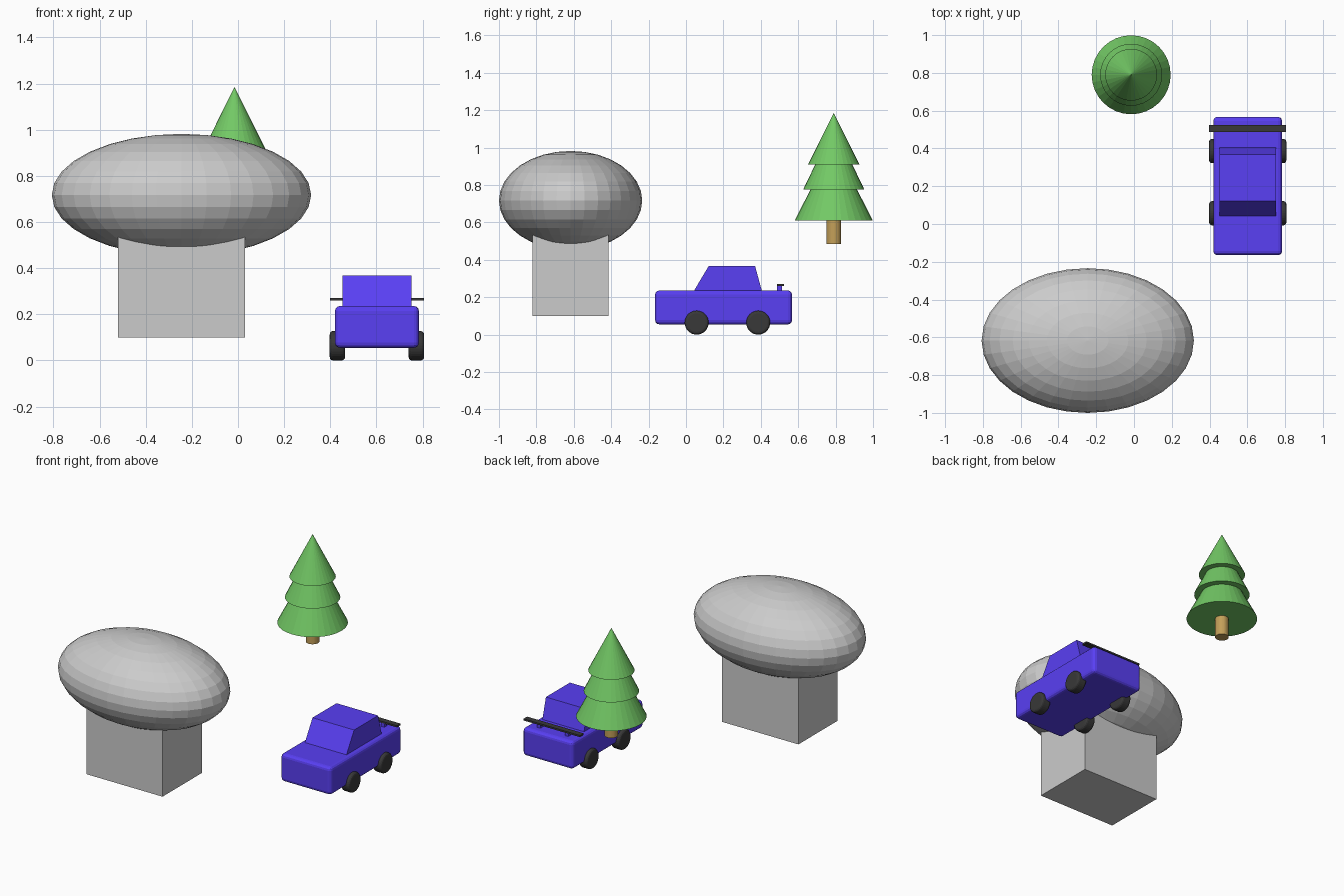
import bpy, bmesh
from math import pi
from mathutils import Matrix

if "Cube" in bpy.data.objects:
    bpy.data.objects.remove(bpy.data.objects["Cube"])


def material(name, rgb):
    m = bpy.data.materials.new(name)
    m.diffuse_color = (*rgb, 1)
    m.use_nodes = True
    m.node_tree.nodes["Principled BSDF"].inputs["Base Color"].default_value = m.diffuse_color
    return m


BLUE = material("blue_paint", (0.1, 0.05, 0.9))
BLACK = material("black_rubber", (0.04, 0.04, 0.04))
GREEN = material("pine_green", (0.17, 0.58, 0.13))
BROWN = material("bark_brown", (0.55, 0.35, 0.1))


def finish(name, bm, mat=None, bevel=0, segments=3):
    bmesh.ops.recalc_face_normals(bm, faces=bm.faces)
    me = bpy.data.meshes.new(name)
    bm.to_mesh(me)
    bm.free()
    ob = bpy.data.objects.new(name, me)
    bpy.context.collection.objects.link(ob)
    if mat:
        me.materials.append(mat)
    if bevel:
        b = ob.modifiers.new("bevel", 'BEVEL')
        b.width, b.segments = bevel, segments
        b.limit_method = 'ANGLE'
    return ob


def box(name, x, y, z, mat=None, bevel=0):
    """Box from (min, max) pairs."""
    bm = bmesh.new()
    spans = (x, y, z)
    size = Matrix.Diagonal([b - a for a, b in spans] + [1])
    centre = Matrix.Translation([(a + b) / 2 for a, b in spans])
    bmesh.ops.create_cube(bm, size=1, matrix=centre @ size)
    return finish(name, bm, mat, bevel)


def cone(name, loc, r1, r2, depth, mat, axis='Z', bevel=0):
    """Cone or cylinder centred on loc."""
    bm = bmesh.new()
    rot = Matrix.Rotation(pi / 2, 4, 'Y') if axis == 'X' else Matrix()
    bmesh.ops.create_cone(bm, cap_ends=True, segments=32, radius1=r1, radius2=r2,
                          depth=depth, matrix=Matrix.Translation(loc) @ rot)
    return finish(name, bm, mat, bevel)


# Pedestal with the squashed sphere resting in it
box("pedestal", (-0.52, 0.03), (-0.82, -0.415), (0.10, 0.62))
bm = bmesh.new()
bmesh.ops.create_uvsphere(bm, u_segments=32, v_segments=16, radius=1,
                          matrix=Matrix.Translation((-0.245, -0.617, 0.717))
                          @ Matrix.Diagonal((0.562, 0.383, 0.265, 1)))
finish("boulder", bm)

# Pine tree: trunk and three tiers
TX, TY = -0.015, 0.79
cone("trunk", (TX, TY, 0.56), 0.04, 0.04, 0.15, BROWN)
tiers = [(0.61, 0.209, 0.41), (0.775, 0.164, 0.34), (0.91, 0.137, 0.275)]
for i, (z, r, h) in enumerate(tiers):
    cone(f"foliage_{i + 1}", (TX, TY, z + h / 2), r, 0, h, GREEN)

# Car body
CX = 0.602
box("car_body", (CX - 0.182, CX + 0.182), (-0.165, 0.567), (0.055, 0.236), BLUE, 0.022)

# Cabin: side profile (y, z) extruded across
bm = bmesh.new()
profile = [(0.037, 0.225), (0.408, 0.225), (0.369, 0.368), (0.122, 0.368)]
face = bm.faces.new([bm.verts.new((CX - 0.15, y, z)) for y, z in profile])
ext = bmesh.ops.extrude_face_region(bm, geom=[face])
bmesh.ops.translate(bm, vec=(0.30, 0, 0),
                    verts=[v for v in ext["geom"] if isinstance(v, bmesh.types.BMVert)])
finish("car_cabin", bm, BLUE)

# Wheels and rear wing supports, mirrored left and right
for side, s in (("left", -1), ("right", 1)):
    for end, y in (("front", 0.057), ("rear", 0.386)):
        cone(f"{end}_{side}_wheel", (CX + s * 0.171, y, 0.064), 0.064, 0.064,
             0.067, BLACK, 'X', 0.015)
    x = CX + s * 0.10
    box(f"{side}_wing_support", (x - 0.012, x + 0.012), (0.487, 0.513), (0.23, 0.262), BLUE)

# Rear wing
box("rear_wing", (CX - 0.204, CX + 0.204), (0.486, 0.523), (0.26, 0.271), BLACK)
